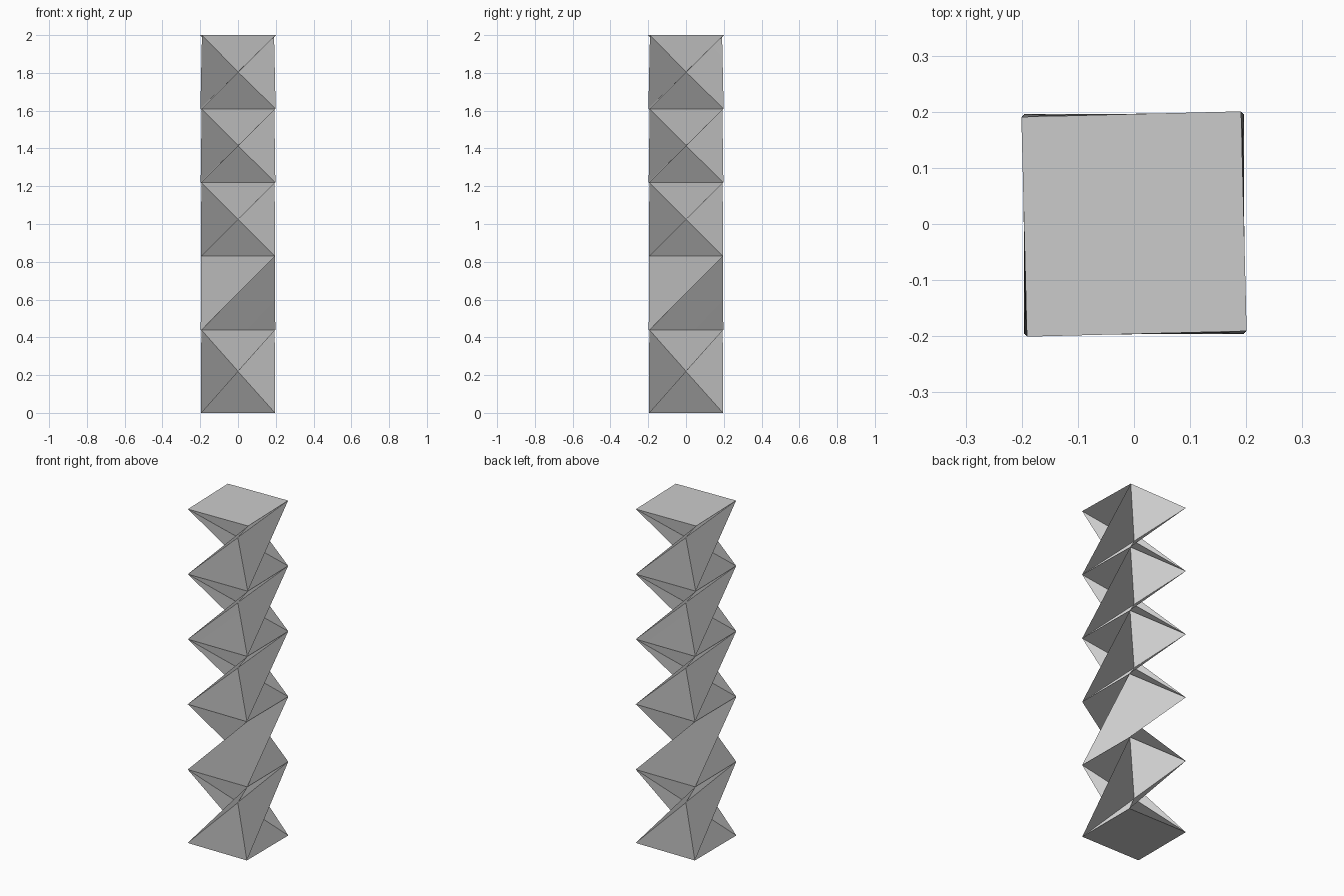
import bpy
import bmesh
from math import cos, sin, radians
from mathutils import Vector

cube = bpy.data.objects.get("Cube")
if cube:
    bpy.data.objects.remove(cube, do_unlink=True)

# Single plain grey
grey = bpy.data.materials.new("plain_grey")
grey.use_nodes = True
GREY = (0.6, 0.6, 0.6, 1)
grey.diffuse_color = GREY
grey.node_tree.nodes["Principled BSDF"].inputs["Base Color"].default_value = GREY

RADIUS = 0.277
SIDES = 4
HEIGHTS = [0, 0.44, 0.83, 1.22, 1.61, 2.0]
# Small drift of each square ring on top of its quarter turn, in degrees
DRIFT = [0, 0.45, 0.1, 0.55, 1.0, 1.45]


def add_ring(bm, step):
    """Square ring, turned a quarter turn further at every step."""
    ring = []
    for i in range(SIDES):
        a = radians(45 + 90 * (i + step) + DRIFT[step])
        ring.append(bm.verts.new((RADIUS * cos(a), RADIUS * sin(a), HEIGHTS[step])))
    return ring


bm = bmesh.new()
rings = [add_ring(bm, step) for step in range(len(HEIGHTS))]

# Twisted walls, folded along the diagonals that cross at the axis
for low, high in zip(rings, rings[1:]):
    for i in range(SIDES):
        j = (i + 1) % SIDES
        bm.faces.new((low[i], low[j], high[j]))
        bm.faces.new((low[i], high[j], high[i]))

# Flat end caps
bm.faces.new(rings[0][::-1])
bm.faces.new(rings[-1])

for face in bm.faces:
    face.smooth = True
mesh = bpy.data.meshes.new("twisted_column")
bm.to_mesh(mesh)
bm.free()
mesh.materials.append(grey)

# Walls are shaded straight outward from the axis, caps straight up and down
normals = [None] * len(mesh.loops)
for poly in mesh.polygons:
    normal = poly.normal.copy()
    if len(poly.vertices) == 3:
        normal = sum((mesh.vertices[v].co for v in poly.vertices), Vector())
        normal.z = 0
        normal.normalize()
    for loop in poly.loop_indices:
        normals[loop] = normal
mesh.normals_split_custom_set(normals)

column = bpy.data.objects.new("twisted_column", mesh)
bpy.context.collection.objects.link(column)
